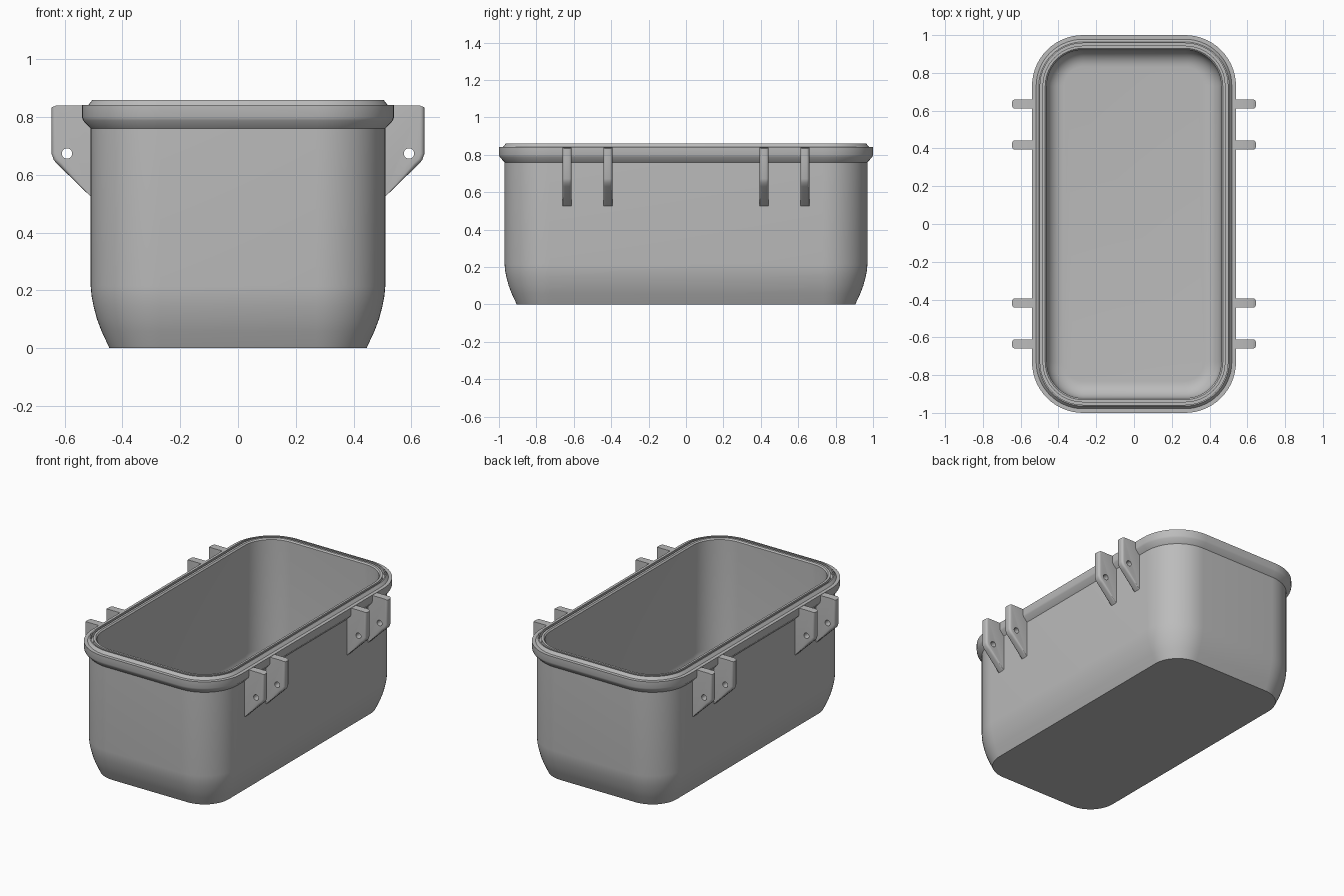
import bpy, bmesh, math

if "Cube" in bpy.data.objects:
    bpy.data.objects.remove(bpy.data.objects["Cube"], do_unlink=True)

grey = bpy.data.materials.new("plain grey")
grey.use_nodes = True
grey.diffuse_color = (0.5, 0.5, 0.5, 1)
grey.node_tree.nodes["Principled BSDF"].inputs["Base Color"].default_value = (0.5, 0.5, 0.5, 1)

HALF_X, HALF_Y, CORNER, STEPS = 0.54, 1.0, 0.27, 14


def finish(bm, name, angle):
    bmesh.ops.recalc_face_normals(bm, faces=bm.faces)
    mesh = bpy.data.meshes.new(name)
    bm.to_mesh(mesh)
    bm.free()
    mesh.materials.append(grey)
    obj = bpy.data.objects.new(name, mesh)
    bpy.context.collection.objects.link(obj)
    bpy.ops.object.select_all(action="DESELECT")
    obj.select_set(True)
    bpy.context.view_layer.objects.active = obj
    bpy.ops.object.shade_smooth_by_angle(angle=math.radians(angle))
    return obj


def rounded_ring(bm, inset, z):
    """Rounded rectangle, inset from the widest outline of the rim."""
    r = CORNER - inset
    verts = []
    for k, (sx, sy) in enumerate([(1, 1), (-1, 1), (-1, -1), (1, -1)]):
        for i in range(STEPS + 1):
            a = (k + i / STEPS) * math.pi / 2
            verts.append(bm.verts.new((sx * (HALF_X - CORNER) + r * math.cos(a),
                                       sy * (HALF_Y - CORNER) + r * math.sin(a), z)))
    return verts


# Tub: one section swept from the underside, over the grooved rim, to the floor
FLOOR, WALL, FILLET = 0.05, 0.078, 0.09
section = [(0.095, 0), (0.068, 0.058), (0.052, 0.1), (0.04, 0.145), (0.033, 0.18), (0.03, 0.215),
           (0.03, 0.76), (0.004, 0.788), (0, 0.8), (0, 0.842), (0.022, 0.842), (0.036, 0.86),
           (0.043, 0.86), (0.043, 0.835), (0.056, 0.835), (0.056, 0.86), (0.07, 0.86),
           (WALL, 0.852)]
for i in range(9):
    a = i / 8 * math.pi / 2
    section.append((WALL + FILLET * (1 - math.cos(a)), FLOOR + FILLET * (1 - math.sin(a))))

bm = bmesh.new()
rings = [rounded_ring(bm, d, z) for d, z in section]
for low, high in zip(rings, rings[1:]):
    for i in range(len(low)):
        j = (i + 1) % len(low)
        bm.faces.new((low[i], low[j], high[j], high[i]))
bm.faces.new(rings[0])
bm.faces.new(rings[-1])
finish(bm, "tub", 32)


# Hinge brackets: drilled plates in pairs on both long sides
outline = [(0.5, 0.516), (0.51, 0.525), (0.618, 0.63), (0.637, 0.65), (0.645, 0.672),
           (0.645, 0.834), (0.63, 0.84), (0.525, 0.84), (0.5, 0.8)]
THICK = 0.048


def pin_cutter(side):
    bpy.ops.mesh.primitive_cylinder_add(vertices=24, radius=0.018, depth=2,
                                        location=(side * 0.592, 0, 0.674),
                                        rotation=(math.pi / 2, 0, 0))
    return bpy.context.object


def bracket(name, side, y, cutter):
    bm = bmesh.new()
    face = bm.faces.new([bm.verts.new((side * x, y - THICK / 2, z)) for x, z in outline])
    moved = bmesh.ops.extrude_face_region(bm, geom=[face])["geom"]
    bmesh.ops.translate(bm, vec=(0, THICK, 0),
                        verts=[v for v in moved if isinstance(v, bmesh.types.BMVert)])
    # Round the outer and sloping edges of the plate
    edges = []
    for e in bm.edges:
        a, b = e.verts
        mid = (a.co + b.co) / 2
        if abs(a.co.y - b.co.y) < 0.001 and abs(mid.x) > 0.506 and mid.z < 0.836:
            edges.append(e)
    bmesh.ops.bevel(bm, geom=edges, offset=0.014, segments=4, profile=0.5, affect="EDGES")
    obj = finish(bm, name, 35)
    mod = obj.modifiers.new("pin hole", "BOOLEAN")
    mod.operation = "DIFFERENCE"
    mod.object = cutter
    mod.solver = "EXACT"
    bpy.ops.object.modifier_move_to_index(modifier=mod.name, index=0)
    bpy.ops.object.modifier_apply(modifier=mod.name)


for label, side in (("left", 1), ("right", -1)):
    cutter = pin_cutter(side)
    for n, y in enumerate((-0.635, -0.418, 0.418, 0.635), 1):
        bracket(f"{label}_bracket_{n}", side, y, cutter)
    bpy.data.objects.remove(cutter, do_unlink=True)
